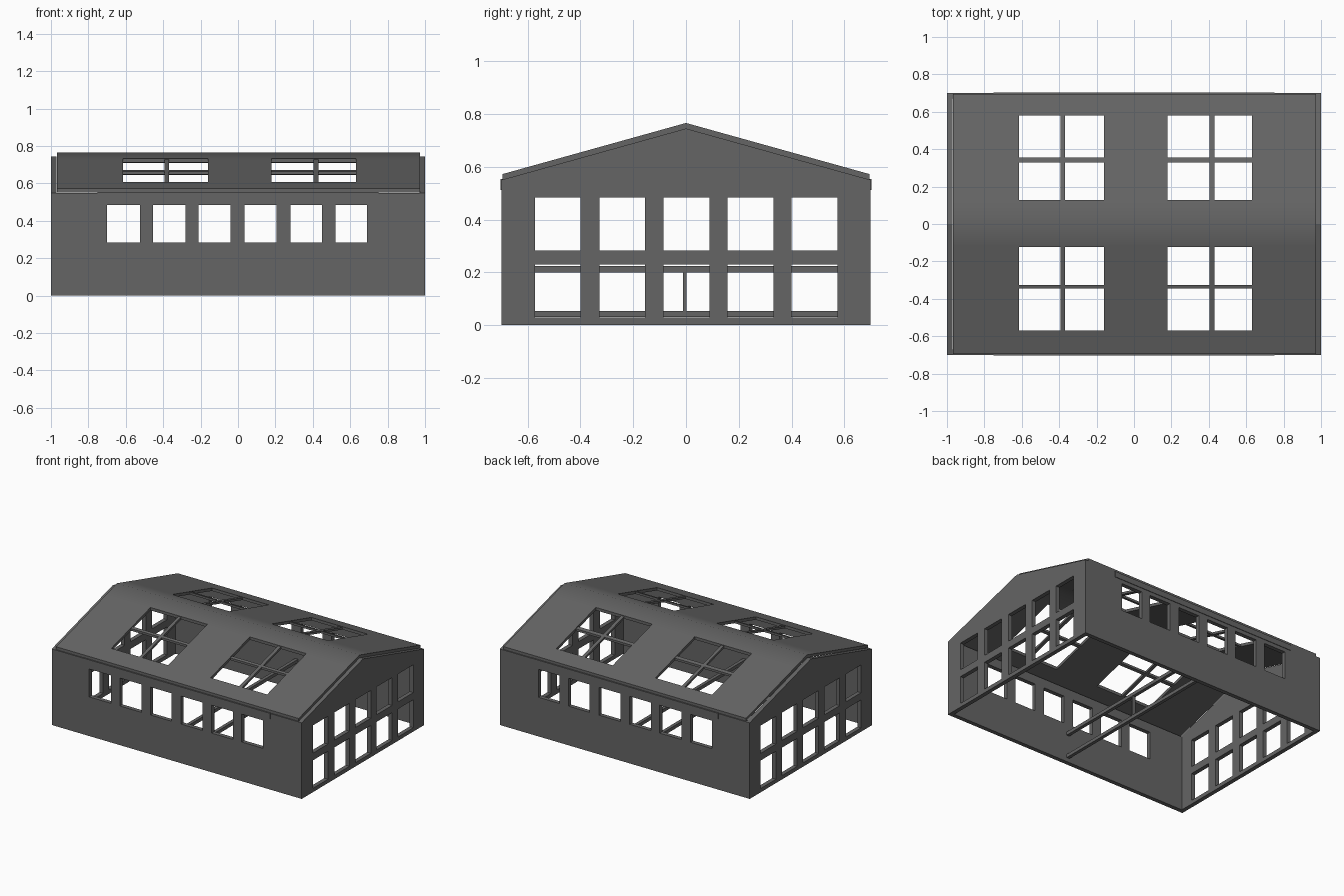
import bpy, bmesh, math
from mathutils import Vector

if "Cube" in bpy.data.objects:
    bpy.data.objects.remove(bpy.data.objects["Cube"])

T = 0.03                      # wall thickness
APEX, SLOPE = 0.745, 0.2786   # underside of the roof

# Dark grey paint for the whole building
dark = bpy.data.materials.new("dark_grey")
dark.diffuse_color = (0.13, 0.13, 0.13, 1)
dark.use_nodes = True
dark.node_tree.nodes["Principled BSDF"].inputs["Base Color"].default_value = dark.diffuse_color


def pitch(y):
    return APEX - SLOPE * abs(y)


def finish(name, bm):
    bmesh.ops.recalc_face_normals(bm, faces=bm.faces)
    mesh = bpy.data.meshes.new(name)
    bm.to_mesh(mesh)
    bm.free()
    mesh.materials.append(dark)
    obj = bpy.data.objects.new(name, mesh)
    bpy.context.collection.objects.link(obj)
    return obj


def panel(name, us, vs, holes, place, offset):
    """Sheet on a grid of cuts, minus rectangular holes, thickened by offset."""
    us = sorted(set(us) | {u for h in holes for u in h[:2]})
    vs = sorted(set(vs) | {v for h in holes for v in h[2:]})
    bm, cache = bmesh.new(), {}

    def vert(u, v):
        if (u, v) not in cache:
            cache[u, v] = bm.verts.new(place(u, v))
        return cache[u, v]

    for a, b in zip(us, us[1:]):
        for c, d in zip(vs, vs[1:]):
            mu, mv = (a + b) / 2, (c + d) / 2
            if any(h[0] < mu < h[1] and h[2] < mv < h[3] for h in holes):
                continue
            bm.faces.new([vert(a, c), vert(b, c), vert(b, d), vert(a, d)])
    res = bmesh.ops.extrude_face_region(bm, geom=bm.faces[:])
    moved = [g for g in res["geom"] if isinstance(g, bmesh.types.BMVert)]
    bmesh.ops.translate(bm, verts=moved, vec=Vector(offset))
    return finish(name, bm)


def box(name, lo, hi):
    bm = bmesh.new()
    bmesh.ops.create_cube(bm, size=1)
    for v in bm.verts:
        v.co = [l + (c + 0.5) * (h - l) for c, l, h in zip(v.co, lo, hi)]
    return finish(name, bm)


# Long side walls with six windows, and the eave strips
side_cols = [(-0.70, -0.525), (-0.455, -0.28), (-0.21, -0.04),
             (0.035, 0.205), (0.28, 0.45), (0.52, 0.69)]
side_holes = [(a, b, 0.283, 0.485) for a, b in side_cols]
for s, label in ((-1, "front"), (1, "back")):
    panel(label + "_wall", [-1 + T, 1 - T], [0, 0.55], side_holes,
          lambda u, v: (u, s * 0.7, v), (0, -s * T, 0))
    ys = sorted((s * 0.695, s * 0.704))
    box(label + "_eave_strip", (-0.75, ys[0], 0.512), (0.75, ys[1], 0.553))

# Gable end walls with two rows of five windows
end_cols = [(-0.572, -0.4), (-0.328, -0.155), (-0.086, 0.09),
            (0.157, 0.332), (0.4, 0.575)]
end_holes = [(a, b, c, d) for a, b in end_cols
             for c, d in ((0.028, 0.23), (0.282, 0.483))]
for s, label in ((-1, "left"), (1, "right")):
    panel(label + "_gable_wall", [-0.7, 0, 0.7], [0, 1], end_holes,
          lambda u, v: (s, u, pitch(u) if v == 1 else v), (-s * T, 0, 0))

# Pitched roof with four skylight openings and a softly shaded ridge
sky_x = [(-0.615, -0.393, -0.37, -0.16), (0.18, 0.405, 0.43, 0.632)]
sky_y = [(-0.57, -0.345, -0.325, -0.122), (0.128, 0.33, 0.355, 0.58)]
openings = [(x[0], x[3], y[0], y[3]) for x in sky_x for y in sky_y]
roof = panel("roof", [-0.968, 0.972], [-0.695, 0, 0.695], openings,
             lambda u, v: (u, v, pitch(v)), (0, 0, 0.021))
bpy.context.view_layer.objects.active = roof
roof.select_set(True)
bpy.ops.object.shade_smooth_by_angle(angle=math.radians(40))

# Crossed glazing bars in each skylight
for x in sky_x:
    for y in sky_y:
        panes = [(x[i], x[i + 1], y[j], y[j + 1]) for i in (0, 2) for j in (0, 2)]
        panel("skylight_bars", x, y, panes,
              lambda u, v: (u, v, pitch(v)), (0, 0, 0.016))

# Interior cross rails with a centre post
for z, label in ((0.03, "lower"), (0.199, "upper")):
    box(label + "_cross_rail", (-0.012, -0.67, z), (0.012, 0.67, z + 0.024))
box("centre_post", (-0.012, -0.011, 0.054), (0.012, 0.001, 0.199))
